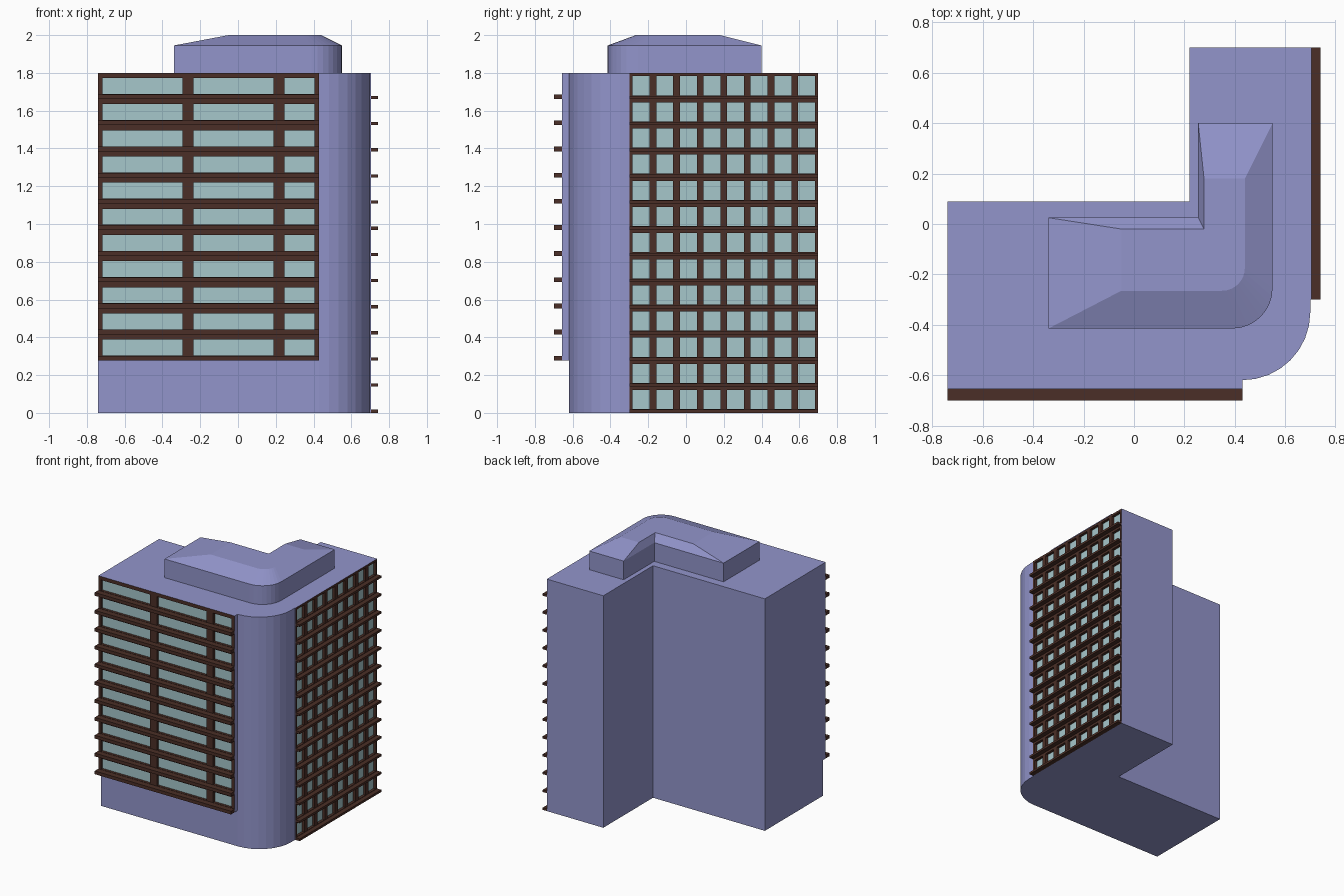
import bpy, bmesh, math

if "Cube" in bpy.data.objects:
    bpy.data.objects.remove(bpy.data.objects["Cube"])


def material(name, color):
    m = bpy.data.materials.new(name)
    m.diffuse_color = (*color, 1)
    m.use_nodes = True
    m.node_tree.nodes["Principled BSDF"].inputs["Base Color"].default_value = m.diffuse_color
    return m


WALL = material("wall", (0.29, 0.30, 0.60))
FRAME = material("frame", (0.07, 0.028, 0.02))
GLASS = material("glass", (0.38, 0.57, 0.60))


def finish(name, bm, mats):
    me = bpy.data.meshes.new(name)
    bm.to_mesh(me)
    bm.free()
    for m in mats:
        me.materials.append(m)
    ob = bpy.data.objects.new(name, me)
    bpy.context.collection.objects.link(ob)
    return ob


def arc(cx, cy, r, n=8):
    # quarter turn from the front (-y) to the right (+x)
    return [(cx + r * math.sin(math.pi / 2 * i / n),
             cy - r * math.cos(math.pi / 2 * i / n)) for i in range(n + 1)]


def stack(name, rings, mat):
    # closed solid through (outline, z) rings with equal point counts
    bm = bmesh.new()
    vs = [[bm.verts.new((x, y, z)) for x, y in pts] for pts, z in rings]
    n = len(vs[0])
    for lo, hi in zip(vs, vs[1:]):
        for i in range(n):
            j = (i + 1) % n
            bm.faces.new((lo[i], lo[j], hi[j], hi[i]))
    bm.faces.new(vs[0][::-1])
    bm.faces.new(vs[-1])
    return finish(name, bm, [mat])


# L-shaped tower with rounded front right corner
tower = [(-0.74, -0.62)] + arc(0.43, -0.35, 0.27) + [
    (0.70, -0.30), (0.68, -0.30), (0.68, 0.70), (0.22, 0.70), (0.22, 0.09), (-0.74, 0.09)]
stack("tower", [(tower, 0), (tower, 1.8)], WALL)

# Rooftop storey with sloped roof
low = [(-0.34, -0.415)] + arc(0.39, -0.255, 0.16) + [
    (0.55, 0.40), (0.255, 0.40), (0.255, 0.025), (-0.34, 0.025)]
top = [(-0.05, -0.265)] + arc(0.35, -0.175, 0.09) + [
    (0.44, 0.18), (0.278, 0.18), (0.278, -0.02), (-0.05, -0.02)]
stack("rooftop_storey", [(low, 1.8), (low, 1.945), (top, 2.0)], WALL)


def facade(name, place, us, vs, back, front, glass):
    # grid of frame cells; odd cells in both directions are recessed windows
    bm = bmesh.new()

    def quad(pts, mat):
        bm.faces.new([bm.verts.new(place(*p)) for p in pts]).material_index = mat

    def ring(c, a, b, mat):
        for i in range(4):
            p, q = c[i], c[(i + 1) % 4]
            quad([(*p, a), (*q, a), (*q, b), (*p, b)], mat)

    def corners(u0, u1, v0, v1):
        return [(u0, v0), (u1, v0), (u1, v1), (u0, v1)]

    for i in range(len(us) - 1):
        for j in range(len(vs) - 1):
            c = corners(us[i], us[i + 1], vs[j], vs[j + 1])
            window = i % 2 and j % 2
            quad([(*p, glass if window else front) for p in c], 2 if window else 1)
            if window:
                ring(c, front, glass, 1)
    ring(corners(us[0], us[-1], vs[0], vs[-1]), back, front, 0)
    bmesh.ops.remove_doubles(bm, verts=bm.verts, dist=1e-5)
    return finish(name, bm, [WALL, FRAME, GLASS])


def ledges(name, place, u0, u1, zs, d0, d1, h):
    # one projecting sill per floor
    bm = bmesh.new()
    for z in zs:
        v = [bm.verts.new(place(u, w, d)) for d in (d0, d1)
             for u, w in ((u0, z), (u1, z), (u1, z + h), (u0, z + h))]
        bm.faces.new(v[3::-1])
        bm.faces.new(v[4:])
        for i in range(4):
            j = (i + 1) % 4
            bm.faces.new((v[i], v[j], v[j + 4], v[i + 4]))
    return finish(name, bm, [FRAME])


def breaks(start, step, count, a, b):
    out = [start]
    for k in range(count):
        out += [start + k * step + a, start + k * step + b]
    return out + [start + count * step]


FLOOR = 1.8 / 13
on_front = lambda u, v, d: (u, -d, v)
on_right = lambda u, v, d: (d, u, v)

# Front facade: eleven floors of wide windows
base = 2 * FLOOR
facade("front_facade", on_front,
       [-0.74, -0.717, -0.294, -0.235, 0.188, 0.246, 0.405, 0.43],
       breaks(base, FLOOR, 11, 0.027, 0.111), 0.62, 0.656, 0.636)
ledges("front_ledges", on_front, -0.74, 0.43,
       [base + k * FLOOR for k in range(11)], 0.655, 0.70, 0.025)

# Right facade: thirteen floors of eight small windows
facade("right_facade", on_right, breaks(-0.30, 0.125, 8, 0.0175, 0.1075),
       breaks(0, FLOOR, 13, 0.02, 0.121), 0.68, 0.705, 0.685)
ledges("right_ledges", on_right, -0.30, 0.70,
       [k * FLOOR for k in range(13)], 0.704, 0.74, 0.017)
